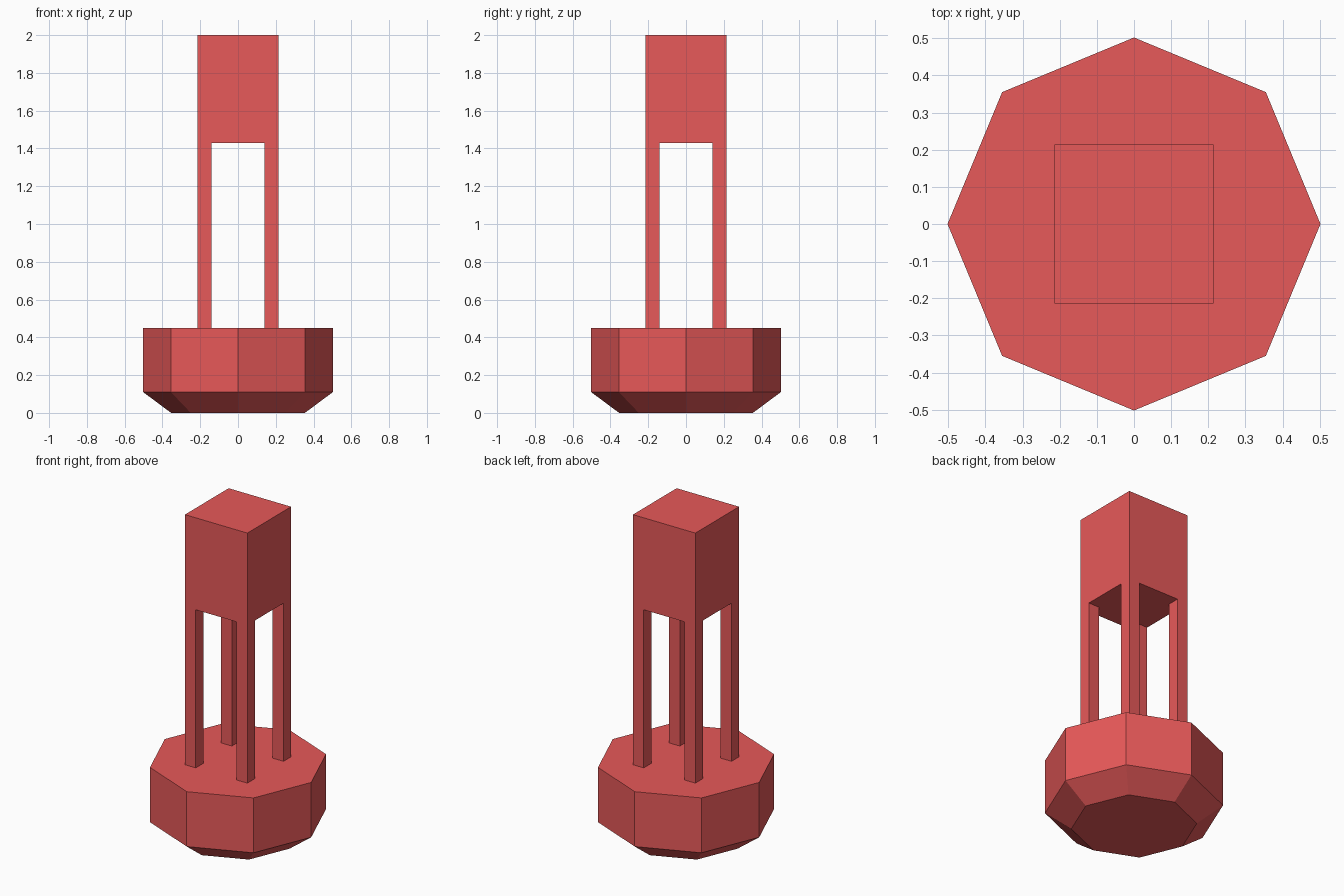
import bpy, bmesh
from math import cos, sin, pi
from mathutils import Vector

if "Cube" in bpy.data.objects:
    bpy.data.objects.remove(bpy.data.objects["Cube"])

red = bpy.data.materials.new("red")
red.diffuse_color = (0.80, 0.10, 0.10, 1)
red.use_nodes = True
red.node_tree.nodes["Principled BSDF"].inputs["Base Color"].default_value = red.diffuse_color


def finish(name, bm):
    bmesh.ops.recalc_face_normals(bm, faces=bm.faces)
    mesh = bpy.data.meshes.new(name)
    bm.to_mesh(mesh)
    bm.free()
    mesh.materials.append(red)
    obj = bpy.data.objects.new(name, mesh)
    bpy.context.collection.objects.link(obj)
    return obj


def extrude(bm, faces, dz):
    ext = bmesh.ops.extrude_face_region(bm, geom=faces)["geom"]
    moved = [g for g in ext if isinstance(g, bmesh.types.BMVert)]
    bmesh.ops.translate(bm, verts=moved, vec=Vector((0, 0, dz)))


# Eight-sided base with a bevelled underside
SIDES = 8
bm = bmesh.new()
rings = [[bm.verts.new((r * cos(2 * pi * i / SIDES), r * sin(2 * pi * i / SIDES), z))
          for i in range(SIDES)]
         for r, z in ((0.354, 0), (0.502, 0.11), (0.502, 0.45))]
for lower, upper in zip(rings, rings[1:]):
    for i in range(SIDES):
        j = (i + 1) % SIDES
        bm.faces.new((lower[i], lower[j], upper[j], upper[i]))
bm.faces.new(rings[0][::-1])
bm.faces.new(rings[-1])
finish("base", bm)

# Square tower: 3x3 footprint, corner cells drawn down as legs, all drawn up as head
OUT, IN = 0.214, 0.14
steps = (-OUT, -IN, IN, OUT)
bm = bmesh.new()
v = [[bm.verts.new((x, y, 1.43)) for x in steps] for y in steps]
cells = {(i, j): bm.faces.new((v[j][i], v[j][i + 1], v[j + 1][i + 1], v[j + 1][i]))
         for i in range(3) for j in range(3)}
corners = [cells[i, j] for i in (0, 2) for j in (0, 2)]
plate = bmesh.ops.duplicate(bm, geom=list(cells.values()))
top = [g for g in plate["geom"] if isinstance(g, bmesh.types.BMFace)]
extrude(bm, corners, 0.45 - 1.43)
extrude(bm, top, 2.0 - 1.43)
# Drop the copied underside and any face left inside between legs and head
under = [f for f in top if f.is_valid]
old = [f for f in corners if f.is_valid]
bmesh.ops.delete(bm, geom=list(set(under + old)), context="FACES_ONLY")
bmesh.ops.remove_doubles(bm, verts=bm.verts, dist=1e-4)
bmesh.ops.dissolve_limit(bm, angle_limit=0.01, verts=bm.verts, edges=bm.edges)
finish("tower_with_legs", bm)
